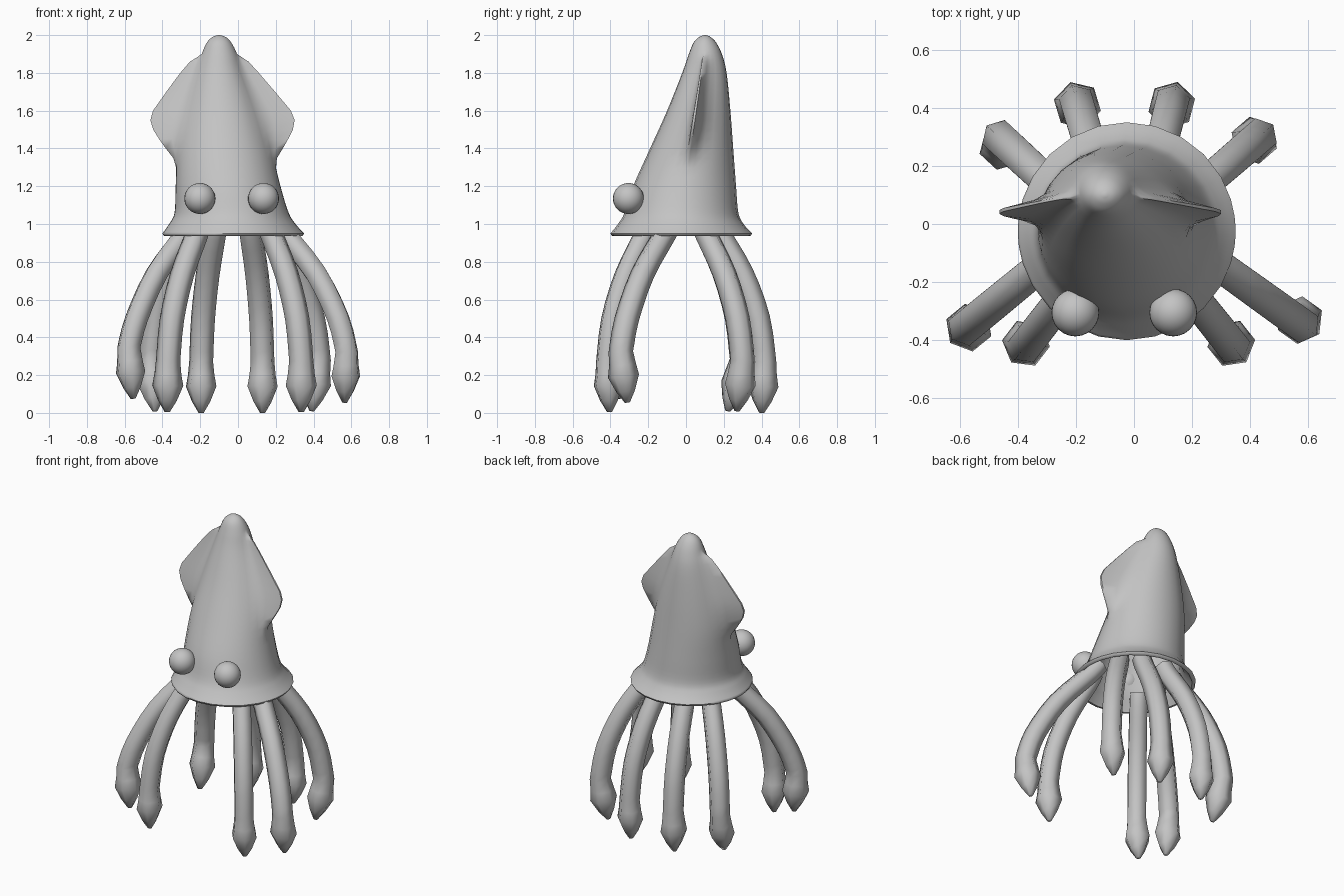
import bpy, bmesh, math
from mathutils import Vector

cube = bpy.data.objects.get("Cube")
if cube:
    bpy.data.objects.remove(cube, do_unlink=True)

grey = bpy.data.materials.new("plain grey")
grey.use_nodes = True
GREY = (0.55, 0.55, 0.55, 1)
grey.diffuse_color = GREY
grey.node_tree.nodes["Principled BSDF"].inputs["Base Color"].default_value = GREY


def finish(name, bm, angle=65):
    """Turn a bmesh into a smooth shaded object."""
    bmesh.ops.recalc_face_normals(bm, faces=bm.faces)
    mesh = bpy.data.meshes.new(name)
    bm.to_mesh(mesh)
    bm.free()
    mesh.materials.append(grey)
    obj = bpy.data.objects.new(name, mesh)
    bpy.context.collection.objects.link(obj)
    bpy.ops.object.select_all(action="DESELECT")
    obj.select_set(True)
    bpy.context.view_layer.objects.active = obj
    bpy.ops.object.shade_smooth_by_angle(angle=math.radians(angle))
    return obj


def loft(name, rings):
    """Skin closed rings of points and cap both ends."""
    bm = bmesh.new()
    loops = [[bm.verts.new(p) for p in ring] for ring in rings]
    n = len(loops[0])
    for a, b in zip(loops, loops[1:]):
        for i in range(n):
            j = (i + 1) % n
            bm.faces.new((a[i], a[j], b[j], b[i]))
    bm.faces.new(loops[0])
    bm.faces.new(loops[-1])
    return finish(name, bm)


def smooth(rows, steps):
    """Catmull-Rom interpolation of equal length tuples."""
    rows = [Vector(r) for r in rows]
    out = []
    for i in range(len(rows) - 1):
        p, a, b, q = (rows[max(i - 1, 0)], rows[i], rows[i + 1],
                      rows[min(i + 2, len(rows) - 1)])
        for s in range(steps):
            t = s / steps
            out.append(a + (b - p) * (t / 2)
                       + (p * 2 - a * 5 + b * 4 - q) * (t * t / 2)
                       + (a * 3 - p - b * 3 + q) * (t ** 3 / 2))
    return out + [rows[-1]]


# Fin outline: height and reach from the mantle's axis
blade = [(1.30, 0.25), (1.36, 0.28), (1.42, 0.325), (1.50, 0.37), (1.55, 0.382),
         (1.60, 0.365), (1.70, 0.288), (1.80, 0.208), (1.86, 0.155), (1.90, 0.09)]


def fin_reach(z):
    for (z0, r0), (z1, r1) in zip(blade, blade[1:]):
        if z0 <= z <= z1:
            return r0 + (r1 - r0) * (z - z0) / (z1 - z0)
    return 0


# Angles around one quarter, and how far each is drawn out into the fin
quarter = [(2, 1), (8, 0.36), (17, 0.08), (30, 0), (45, 0), (60, 0), (75, 0), (90, 0)]
half_turn = quarter + [(180 - a, w) for a, w in reversed(quarter[:-1])]
around = half_turn + [(360 - a, w) for a, w in reversed(half_turn)]


def oval(z, x0, x1, y0, y1, inset=0, finned=False):
    """Horizontal ellipse in the given bounds, drawn out into fins if asked."""
    cx, cy = (x0 + x1) / 2, (y0 + y1) / 2
    rx, ry = (x1 - x0) / 2 - inset, (y1 - y0) / 2 - inset
    extra = max(fin_reach(z) - rx, 0) if finned else 0
    ring = []
    for degrees, pull in around:
        c, s = math.cos(math.radians(degrees)), math.sin(math.radians(degrees))
        x, y = cx + rx * c, cy + ry * s
        if extra:
            x += math.copysign(extra * pull, c)
            y += (0.01 + 0.15 * (z - 1.34) - cy) * pull
        ring.append((x, y, z))
    return ring


# Mantle: hollow leaning bell with a flared lip and fins (z, x range, y range)
bell = [
    (0.95, -0.40, 0.35, -0.40, 0.35),
    (1.00, -0.365, 0.305, -0.36, 0.305),
    (1.06, -0.336, 0.268, -0.325, 0.277),
    (1.20, -0.33, 0.225, -0.28, 0.265),
    (1.40, -0.32, 0.175, -0.19, 0.25),
    (1.60, -0.28, 0.11, -0.10, 0.235),
    (1.80, -0.225, 0.03, -0.02, 0.215),
    (1.90, -0.192, -0.005, 0.015, 0.19),
    (1.96, -0.165, -0.035, 0.04, 0.16),
    (1.99, -0.135, -0.065, 0.07, 0.13),
    (2.00, -0.105, -0.095, 0.095, 0.105),
]
inside = [oval(*row, inset=0.03) for row in reversed(bell[:6])]
lip = [oval(0.936, *bell[0][1:], inset=0.022), oval(0.938, *bell[0][1:], inset=0.006)]
outside = [oval(*row, finned=True) for row in smooth(bell, 4)]
loft("mantle_with_fins", inside + lip + outside)

# Eyes
for x, label in ((0.135, "left_eye"), (-0.202, "right_eye")):
    bm = bmesh.new()
    bmesh.ops.create_uvsphere(bm, u_segments=24, v_segments=16, radius=0.082)
    bmesh.ops.translate(bm, verts=bm.verts, vec=(x, -0.305, 1.135))
    finish(label, bm)


def tentacle(name, hip, foot, tip, low, sides=6):
    """Arching arm from the mantle to a flared, pointed club."""
    hip, foot, tip = Vector(hip), Vector(foot), Vector(tip)
    # Height, spread from hip to foot, radius
    arch = [(1.01, -0.14, 0.06), (0.94, 0, 0.062), (0.735, 0.5, 0.064),
            (0.5, 0.86, 0.065), (0.27 + low, 1, 0.065)]
    path = [(*hip.lerp(foot, f), z, r) for z, f, r in arch]
    rows = smooth(path, 3)
    # Club
    for z, f, r in ((0.2, 0.25, 0.072), (0.14, 0.4, 0.083), (0.06, 0.75, 0.05), (0, 1, 0.014)):
        rows.append(Vector((*foot.lerp(tip, f), z + low, r)))
    out = (foot - hip).normalized()
    across = Vector((-out.y, out.x, 0))
    rings = []
    for i, row in enumerate(rows):
        ahead = rows[min(i + 1, len(rows) - 1)].xyz - rows[max(i - 1, 0)].xyz
        u = ahead.cross(across).normalized()
        v = ahead.cross(u).normalized()
        turn = [math.tau * k / sides for k in range(sides)]
        rings.append([row.xyz + (u * math.cos(a) + v * math.sin(a)) * row.w for a in turn])
    loft(name, rings)


# Tentacles: hip, foot and tip positions, then tip height
tentacle("back_right_tentacle", (-0.125, 0.18), (-0.195, 0.415), (-0.195, 0.40), 0)
tentacle("back_left_tentacle", (0.07, 0.18), (0.13, 0.415), (0.13, 0.40), 0)
tentacle("rear_side_left_tentacle", (0.21, 0.11), (0.43, 0.30), (0.39, 0.27), 0.01)
tentacle("rear_side_right_tentacle", (-0.26, 0.11), (-0.46, 0.295), (-0.44, 0.22), 0.01)
tentacle("front_side_right_tentacle", (-0.285, -0.115), (-0.578, -0.355), (-0.555, -0.36), 0.075)
tentacle("front_side_left_tentacle", (0.255, -0.115), (0.575, -0.345), (0.565, -0.31), 0.055)
tentacle("front_right_tentacle", (-0.22, -0.22), (-0.37, -0.415), (-0.375, -0.405), 0.005)
tentacle("front_left_tentacle", (0.18, -0.22), (0.335, -0.415), (0.335, -0.405), 0.005)
